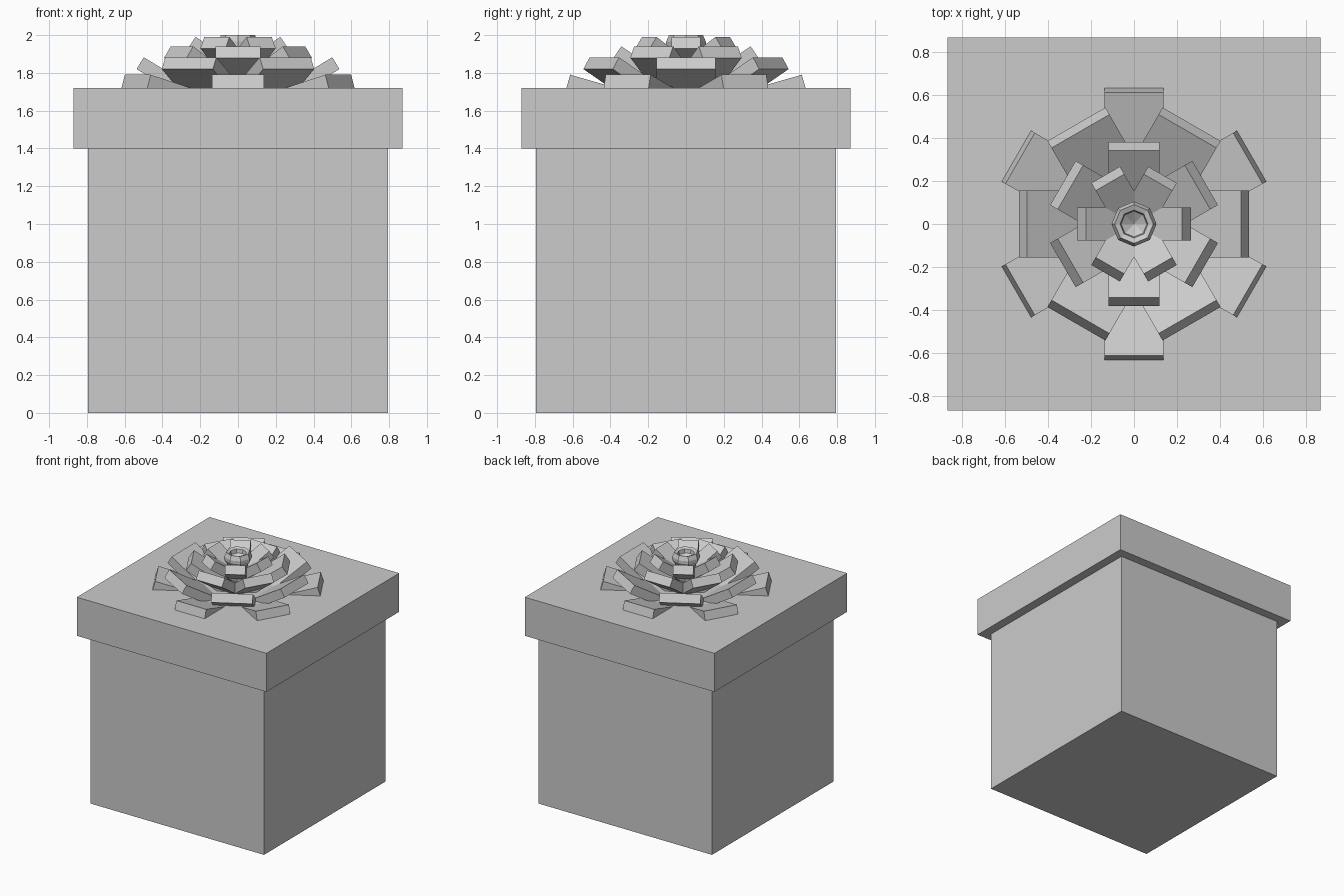
import bpy, bmesh, math
from mathutils import Matrix, Vector

if "Cube" in bpy.data.objects:
    bpy.data.objects.remove(bpy.data.objects["Cube"])


def finish(name, bm):
    bmesh.ops.recalc_face_normals(bm, faces=bm.faces[:])
    mesh = bpy.data.meshes.new(name)
    bm.to_mesh(mesh)
    bm.free()
    obj = bpy.data.objects.new(name, mesh)
    bpy.context.collection.objects.link(obj)
    return obj


def block(name, half, z0, z1):
    bm = bmesh.new()
    bmesh.ops.create_cube(bm, size=1, matrix=Matrix.Translation((0, 0, (z0 + z1) / 2))
                          @ Matrix.Diagonal((2 * half, 2 * half, z1 - z0, 1)))
    finish(name, bm)


def petal_ring(name, r, z, half_w, slope, length, start, thick=0.073):
    """Six tilted slabs; (r, z) is the lower outer edge of each."""
    bm = bmesh.new()
    a = math.radians(slope)
    inward = Vector((-math.cos(a), 0, -math.sin(a))) * length
    up = Vector((-math.sin(a), 0, math.cos(a))) * thick
    p = Vector((r, 0, z))
    section = [p, p + up, p + up + inward, p + inward]
    for i in range(6):
        rot = Matrix.Rotation(math.radians(start + 60 * i), 3, 'Z')
        sides = [[bm.verts.new(rot @ (q + Vector((0, s * half_w, 0)))) for q in section]
                 for s in (-1, 1)]
        bm.faces.new(sides[0])
        bm.faces.new(sides[1][::-1])
        for j in range(4):
            k = (j + 1) % 4
            bm.faces.new((sides[0][j], sides[0][k], sides[1][k], sides[1][j]))
    finish(name, bm)


# Box and lid
block("box_body", 0.795, 0, 1.40)
block("box_lid", 0.87, 1.40, 1.72)

# Bow petals, bottom to top
petal_ring("bow_petals_bottom", 0.633, 1.72, 0.137, 16, 0.34, 30)
petal_ring("bow_petals_lower", 0.537, 1.82, 0.156, 31, 0.38, 0)
petal_ring("bow_petals_upper", 0.383, 1.88, 0.119, 34, 0.34, 30)
petal_ring("bow_petals_top", 0.265, 1.93, 0.077, 34, 0.28, 0)

# Hollow eight-sided knot in the middle
profile = [(0.05, 1.74), (0.08, 1.90), (0.105, 1.94), (0.105, 1.965), (0.09, 2.0),
           (0.065, 1.99), (0.06, 1.96)]
bm = bmesh.new()
rings = [[bm.verts.new((r * math.cos(i * math.pi / 4), r * math.sin(i * math.pi / 4), z))
          for i in range(8)] for r, z in profile]
pit = bm.verts.new((0, 0, 1.92))
for i in range(8):
    k = (i + 1) % 8
    for lo, hi in zip(rings, rings[1:]):
        bm.faces.new((lo[i], lo[k], hi[k], hi[i]))
    bm.faces.new((rings[-1][i], rings[-1][k], pit))
bm.faces.new(rings[0][::-1])
finish("bow_knot", bm)
